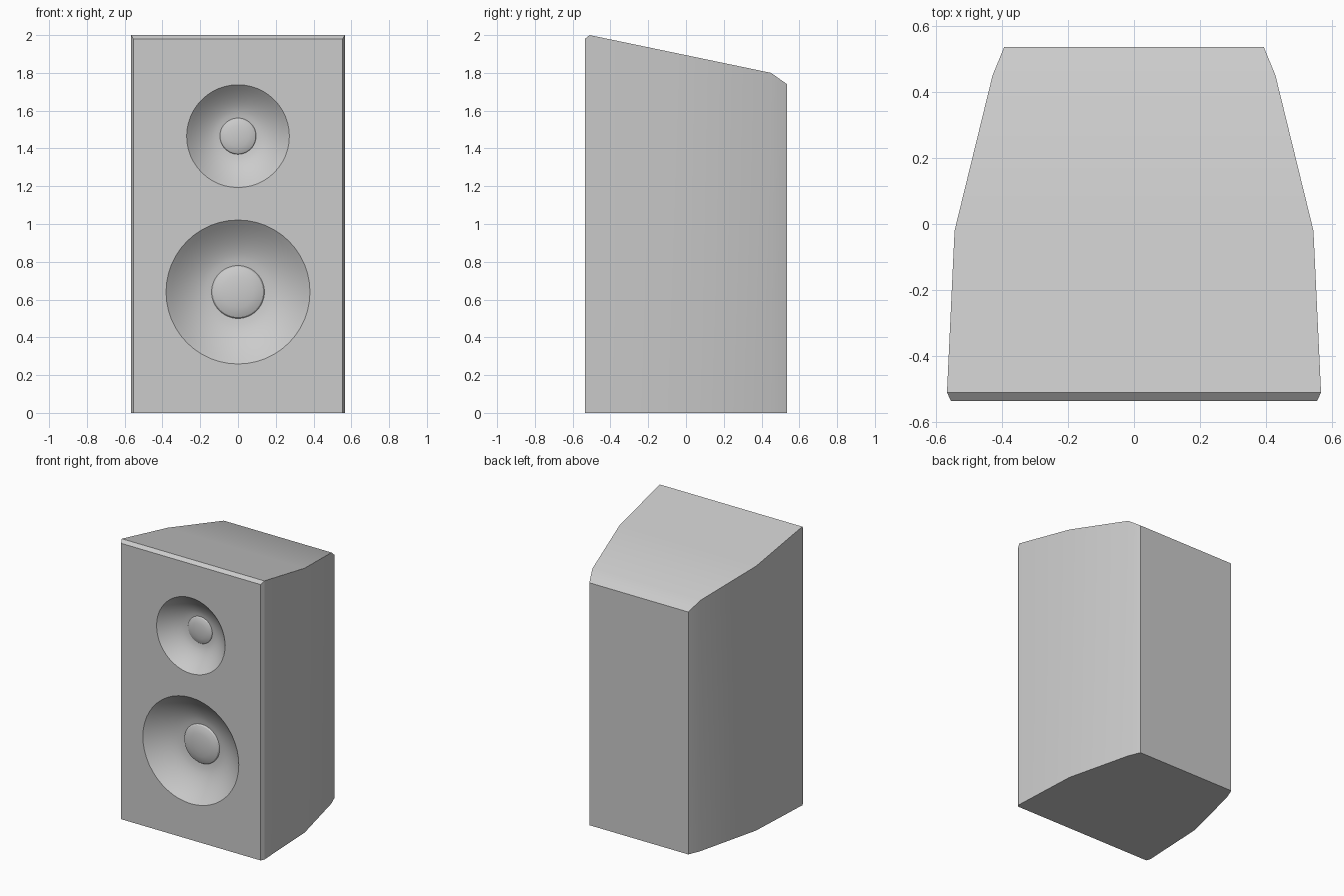
import bpy, bmesh, math

if "Cube" in bpy.data.objects:
    bpy.data.objects.remove(bpy.data.objects["Cube"])

FRONT = -0.535
SEGS = 48


def finish(bm, name, angle):
    mesh = bpy.data.meshes.new(name)
    bm.to_mesh(mesh)
    bm.free()
    ob = bpy.data.objects.new(name, mesh)
    bpy.context.collection.objects.link(ob)
    bpy.ops.object.select_all(action='DESELECT')
    ob.select_set(True)
    bpy.context.view_layer.objects.active = ob
    bpy.ops.object.shade_smooth_by_angle(angle=math.radians(angle))
    return ob


def ring(bm, r, y, z):
    return [bm.verts.new((r * math.cos(2 * math.pi * i / SEGS), y,
                          z + r * math.sin(2 * math.pi * i / SEGS))) for i in range(SEGS)]


def lathe(name, z, profile):
    """Revolve (radius, depth) points about the driver axis; radius 0 closes the end."""
    bm = bmesh.new()
    prev = None
    for r, d in profile:
        if r == 0:
            tip = bm.verts.new((0, FRONT + d, z))
            for i in range(SEGS):
                bm.faces.new((prev[i], prev[(i + 1) % SEGS], tip))
            break
        cur = ring(bm, r, FRONT + d, z)
        if prev:
            for i in range(SEGS):
                j = (i + 1) % SEGS
                bm.faces.new((prev[i], prev[j], cur[j], cur[i]))
        prev = cur
    return finish(bm, name, 30)


# Driver name, centre height, rim radius, cap radius, depth
drivers = [("woofer", 0.64, 0.381, 0.14, 0.127),
           ("tweeter", 1.465, 0.272, 0.096, 0.107)]

# Cabinet: cross-sections (y, half width, height) from front to back
stations = [(FRONT, 0.554, 1.98), (-0.51, 0.566, 2.0), (-0.02, 0.543, 1.898),
            (0.45, 0.428, 1.80), (0.535, 0.393, 1.74)]
bm = bmesh.new()
loops = [[bm.verts.new(p) for p in ((-w, y, 0), (w, y, 0), (w, y, h), (-w, y, h))]
         for y, w, h in stations]
for a, b in zip(loops, loops[1:]):
    for i in range(4):
        j = (i + 1) % 4
        bm.faces.new((a[i], a[j], b[j], b[i]))
bm.faces.new(loops[-1])

# Front baffle filled around the two driver openings
edges = [bm.edges.get((loops[0][i], loops[0][(i + 1) % 4])) for i in range(4)]
for _, z, r, _, _ in drivers:
    vs = ring(bm, r, FRONT, z)
    edges += [bm.edges.new((vs[i], vs[(i + 1) % SEGS])) for i in range(SEGS)]
bmesh.ops.triangle_fill(bm, use_beauty=True, use_dissolve=False, edges=edges, normal=(0, -1, 0))
bmesh.ops.recalc_face_normals(bm, faces=bm.faces)
finish(bm, "cabinet", 26)

# Bowl-shaped cones and domed dust caps
for name, z, r, cap, depth in drivers:
    n = 8
    bowl = [(cap + (r - cap) * (1 - i / n), depth * (1 - (1 - i / n) ** 1.7))
            for i in range(n + 1)]
    lathe(name + "_cone", z, bowl)
    dome = [(cap * math.cos(math.pi / 2 * i / 5) if i < 5 else 0,
             depth - 0.22 * cap * math.sin(math.pi / 2 * i / 5)) for i in range(6)]
    lathe(name + "_dust_cap", z, dome)
